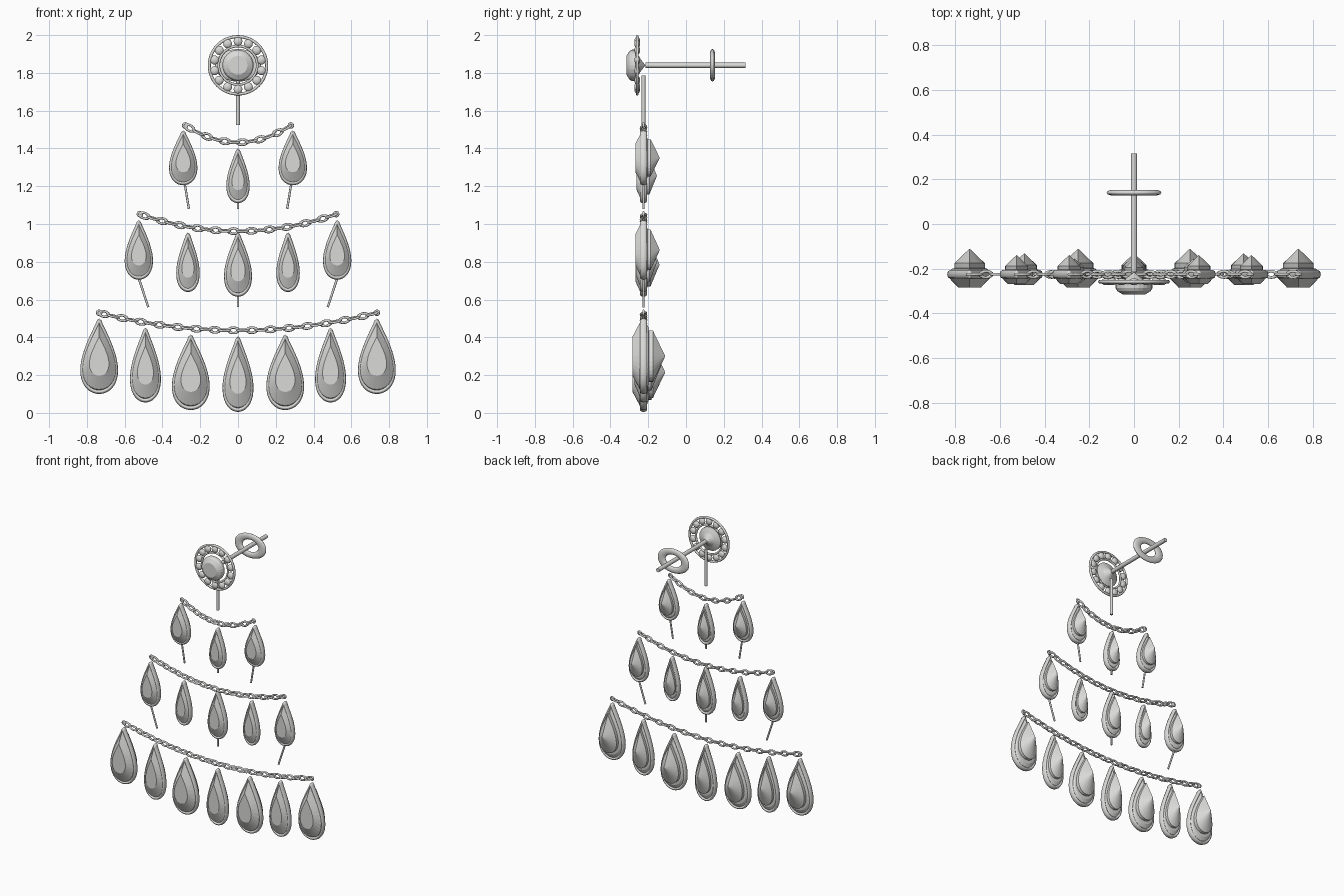
import bpy, bmesh, math
from mathutils import Vector

if "Cube" in bpy.data.objects:
    bpy.data.objects.remove(bpy.data.objects["Cube"])

Y0 = -0.225  # plane in which the whole drop hangs

metal = bpy.data.materials.new("pale_grey")
metal.diffuse_color = (0.7, 0.7, 0.69, 1)
metal.use_nodes = True
metal.node_tree.nodes["Principled BSDF"].inputs["Base Color"].default_value = metal.diffuse_color


def add_object(name, data, loc=(0, 0, 0)):
    ob = bpy.data.objects.new(name, data)
    ob.location = loc
    bpy.context.collection.objects.link(ob)
    if not data.materials:
        data.materials.append(metal)
    return ob


def stack(name, loops, loc, smooth=False):
    """Skin a list of point loops (a one-point loop is a tip); cap open ends."""
    bm = bmesh.new()
    rings = [[bm.verts.new(p) for p in loop] for loop in loops]
    n = max(len(r) for r in rings)
    for a, b in zip(rings, rings[1:]):
        for i in range(n):
            j = (i + 1) % n
            if len(b) == 1:
                bm.faces.new((a[i], a[j], b[0]))
            else:
                bm.faces.new((a[i], a[j], b[j], b[i]))
    for r in (rings[0], rings[-1]):
        if len(r) > 2:
            bm.faces.new(r)
    bmesh.ops.recalc_face_normals(bm, faces=bm.faces)
    for f in bm.faces:
        f.smooth = smooth
    me = bpy.data.meshes.new(name)
    bm.to_mesh(me)
    bm.free()
    return add_object(name, me, loc)


def rod(name, a, b, r):
    a, b = Vector(a), Vector(b)
    bpy.ops.mesh.primitive_cylinder_add(vertices=16, radius=r, depth=(b - a).length,
                                        location=(a + b) / 2)
    ob = bpy.context.object
    ob.name = name
    ob.rotation_euler = (b - a).to_track_quat('Z', 'Y').to_euler()
    ob.data.materials.append(metal)
    bpy.ops.object.shade_smooth_by_angle()


def torus(name, major, minor, loc, scale=(1, 1, 1), seg=48, mseg=10):
    bpy.ops.mesh.primitive_torus_add(major_radius=major, minor_radius=minor, location=loc,
                                     major_segments=seg, minor_segments=mseg,
                                     rotation=(math.pi / 2, 0, 0))
    ob = bpy.context.object
    ob.name = name
    ob.scale = scale
    ob.data.materials.append(metal)
    bpy.ops.object.shade_smooth()
    return ob


def teardrop(hw, hh, y, n=32):
    """Outline with a point at the top and a full round bottom."""
    m = 1.3
    peak = max(math.sin(k / 100) * math.sin(k / 200) ** m for k in range(315))
    pts = []
    for i in range(n):
        t = 2 * math.pi * i / n
        pts.append((hw * math.sin(t) * abs(math.sin(t / 2)) ** m / peak, y, hh * math.cos(t)))
    return pts


# Faceted gem: (outline scale, depth as a share of half width), front table to back tip
GEM = [(0.52, -0.58), (0.88, -0.2), (0.92, 0.1), (0.78, 0.25), (0.68, 0.28), (0.68, 0.5)]


def pendant(x, top, bottom, hw):
    hh, loc = (top - bottom) / 2, (x, Y0, (top + bottom) / 2)
    loops = [teardrop(hw * s, hh * s, hw * d) for s, d in GEM]
    stack("pendant_gem", loops + [[(0, hw * 1.15, 0)]], loc)
    # rounded metal rim around the gem
    cu = bpy.data.curves.new("pendant_rim", 'CURVE')
    cu.dimensions = '3D'
    cu.bevel_depth = 0.011
    cu.bevel_resolution = 2
    sp = cu.splines.new('POLY')
    pts = teardrop(hw - 0.011, hh - 0.011, 0, 48)
    sp.points.add(len(pts) - 1)
    for p, co in zip(sp.points, pts):
        p.co = (*co, 1)
    sp.use_cyclic_u = True
    add_object("pendant_rim", cu, loc).scale.y = 1.7


# Chain link shared by every chain
link = torus("chain_link", 0.0145, 0.0062, (0, 0, 0), seg=16, mseg=8)
link_mesh = link.data
bpy.data.objects.remove(link)


def chain(half, end_z, mid_z, count):
    def at(u):
        return Vector((u * half, Y0, mid_z + (end_z - mid_z) * u * u))
    for i in range(count):
        a, b = at(2 * i / count - 1), at(2 * (i + 1) / count - 1)
        ob = add_object("chain_link", link_mesh, (a + b) / 2)
        ob.scale = (1.7, 1, 1)
        # links alternate between facing forward and lying edge on
        twist = math.pi / 2 if i % 2 == 0 else 0.25
        ob.rotation_euler = (twist, -math.atan2(b.z - a.z, b.x - a.x), 0)
    for s in (-1, 1):
        torus("chain_end_ring", 0.011, 0.006, at(s), seg=16, mseg=8)


# Three tiers of chain
chain(0.28, 1.522, 1.432, 12)
chain(0.52, 1.052, 0.962, 22)
chain(0.735, 0.53, 0.437, 30)

# Pendants: x, top, bottom, half width (mirrored when off centre)
for x, top, bottom, hw in [
        (0, 1.40, 1.11, 0.062), (0.29, 1.495, 1.205, 0.075),
        (0, 0.955, 0.615, 0.074), (0.265, 0.955, 0.64, 0.062), (0.525, 1.02, 0.705, 0.075),
        (0, 0.405, 0.005, 0.082), (0.25, 0.415, 0.015, 0.10),
        (0.49, 0.45, 0.055, 0.082), (0.735, 0.50, 0.10, 0.10)]:
    for s in ((1, -1) if x else (1,)):
        pendant(s * x, top, bottom, hw)

# Wires between tiers
rod("top_wire", (0, Y0, 1.785), (0, Y0, 1.525), 0.010)
for top, bottom in [(1.13, 1.08), (0.63, 0.56)]:
    rod("centre_wire", (0, Y0, top), (0, Y0, bottom), 0.006)
for s in (-1, 1):
    rod("side_wire", (s * 0.283, Y0, 1.22), (s * 0.26, Y0, 1.08), 0.006)
    rod("side_wire", (s * 0.526, Y0, 0.715), (s * 0.475, Y0, 0.56), 0.006)

# Stud: faceted round gem, beaded halo, post and back ring
Z = 1.84
prof = [(0.05, -0.315), (0.075, -0.3), (0.083, -0.285), (0.083, -0.268), (0.045, -0.25)]
loops = [[(r * math.cos(k * math.pi / 12), y, r * math.sin(k * math.pi / 12))
          for k in range(24)] for r, y in prof]
stack("stud_gem", loops + [[(0, -0.215, 0)]], (0, 0, Z))
torus("halo_outer_ring", 0.152, 0.008, (0, -0.258, Z))
torus("halo_inner_ring", 0.102, 0.007, (0, -0.258, Z))
for k in range(14):
    a = 2 * math.pi * k / 14
    bpy.ops.mesh.primitive_uv_sphere_add(segments=14, ring_count=8, radius=0.024, location=(
        0.127 * math.sin(a), -0.258, Z + 0.127 * math.cos(a)))
    bead = bpy.context.object
    bead.name = "halo_bead"
    bead.scale.y = 0.65
    bead.data.materials.append(metal)
    bpy.ops.object.shade_smooth()
rod("post", (0, -0.215, Z), (0, 0.315, Z), 0.014)
torus("back_ring", 0.092, 0.031, (0, 0.14, Z), (1, 0.7, 0.42))
